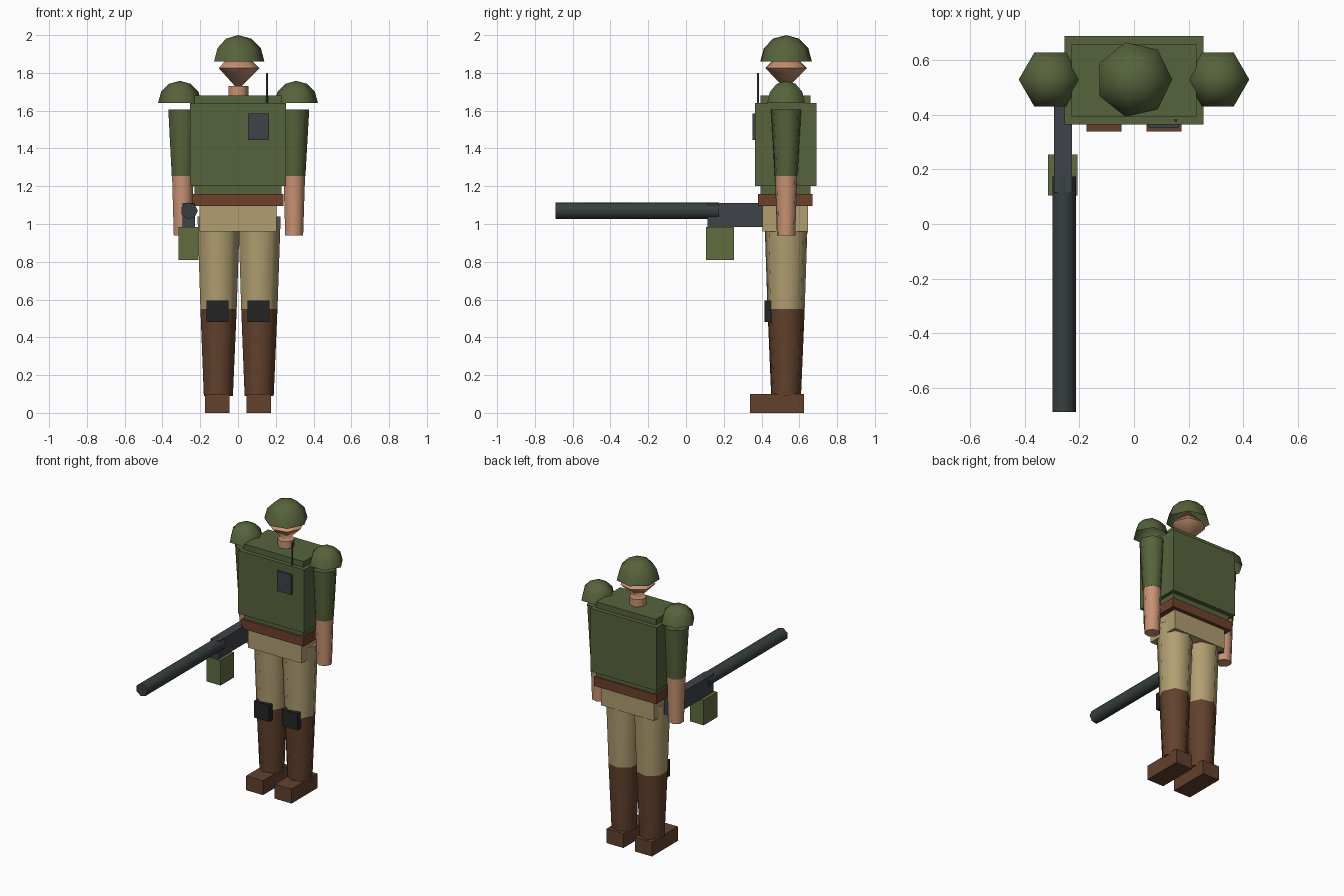
import bpy, bmesh, math
from mathutils import Matrix

cube = bpy.data.objects.get("Cube")
if cube:
    bpy.data.objects.remove(cube, do_unlink=True)

BODY_Y = 0.53  # the figure stands behind the centre, the gun reaches forward


def material(name, r, g, b):
    """Flat colour given as 0-255 display values, stored linear."""
    lin = [((c / 255 + 0.055) / 1.055) ** 2.4 for c in (r, g, b)] + [1.0]
    m = bpy.data.materials.new(name)
    m.use_nodes = True
    m.diffuse_color = lin
    m.node_tree.nodes["Principled BSDF"].inputs["Base Color"].default_value = lin
    return m


olive = material("olive cloth", 86, 99, 60)
light_olive = material("light olive", 96, 109, 64)
khaki = material("khaki", 177, 158, 113)
leather = material("brown leather", 98, 65, 45)
belt_brown = material("belt brown", 110, 65, 44)
skin = material("skin", 200, 147, 116)
black = material("pad black", 37, 37, 38)
gunmetal = material("gunmetal", 62, 66, 72)
steel = material("dark steel", 55, 63, 63)


def finish(name, bm, mat, smooth=False):
    bmesh.ops.recalc_face_normals(bm, faces=bm.faces)
    mesh = bpy.data.meshes.new(name)
    bm.to_mesh(mesh)
    bm.free()
    mesh.materials.append(mat)
    ob = bpy.data.objects.new(name, mesh)
    bpy.context.collection.objects.link(ob)
    if smooth:
        bpy.ops.object.select_all(action='DESELECT')
        ob.select_set(True)
        bpy.context.view_layer.objects.active = ob
        bpy.ops.object.shade_smooth_by_angle(angle=math.radians(65))
    return ob


def box(name, mat, x, y, z):
    """Box from (low, high) pairs on each axis."""
    bm = bmesh.new()
    bmesh.ops.create_cube(bm, size=1)
    for v in bm.verts:
        v.co = [lo + (hi - lo) * (c + 0.5) for c, (lo, hi) in zip(v.co, (x, y, z))]
    return finish(name, bm, mat)


def lathe(name, mat, profile, x=0, y=BODY_Y, sides=7, capped=True):
    """Faceted solid of revolution from (radius, height) points, one corner at +x."""
    bm = bmesh.new()
    rings = []
    for r, z in profile:
        count = sides if r > 0 else 1
        turn = [math.tau * i / sides for i in range(count)]
        rings.append([bm.verts.new((x + r * math.cos(a), y + r * math.sin(a), z)) for a in turn])
    for low, high in zip(rings, rings[1:]):
        for i in range(sides):
            j = (i + 1) % sides
            corners = [low[i % len(low)], low[j % len(low)],
                       high[j % len(high)], high[i % len(high)]]
            bm.faces.new(list(dict.fromkeys(corners)))
    if capped:
        for ring in (rings[0], rings[-1]):
            if len(ring) > 1:
                bm.faces.new(ring)
    return finish(name, bm, mat, smooth=True)


def dome(radius, base, height, steps):
    """Quarter-circle profile, rim first."""
    arc = [math.pi / 2 * i / steps for i in range(steps)]
    return [(radius * math.cos(a), base + height * math.sin(a)) for a in arc] + [(0, base + height)]


# Head, neck and helmet
lathe("head", skin, [(0, 1.712), (0.113, 1.825), (0, 1.938)])
lathe("neck", skin, [(0.055, 1.64), (0.055, 1.73)])
lathe("helmet", olive, dome(0.14, 1.86, 0.14, 3), capped=False)

# Torso
box("torso", olive, (-0.23, 0.23), (0.395, 0.66), (1.12, 1.68))
box("vest", olive, (-0.255, 0.255), (0.365, 0.69), (1.2, 1.64))
box("belt", belt_brown, (-0.24, 0.24), (0.38, 0.67), (1.095, 1.16))
box("hips", khaki, (-0.205, 0.205), (0.405, 0.645), (0.96, 1.12))

# Radio on the left chest
box("radio", gunmetal, (0.053, 0.163), (0.353, 0.39), (1.445, 1.585))
lathe("radio_antenna", steel, [(0.006, 1.5), (0.006, 1.8)], x=0.153, y=0.38, sides=6)

# Limbs, one set per side
for side, s in (("left", 1), ("right", -1)):
    lathe(side + "_shoulder_pad", olive, dome(0.115, 1.64, 0.118, 3), x=s * 0.308, sides=6, capped=False)
    lathe(side + "_sleeve", olive, [(0.062, 1.255), (0.082, 1.605)], x=s * 0.295)
    lathe(side + "_forearm", skin, [(0.05, 0.94), (0.06, 1.255)], x=s * 0.295)
    lathe(side + "_thigh", khaki, [(0.101, 0.55), (0.118, 1.04)], x=s * 0.108)
    lathe(side + "_boot_shaft", leather, [(0.081, 0.09), (0.101, 0.55)], x=s * 0.108)

    def span(inner, outer):
        return tuple(sorted((s * inner, s * outer)))

    box(side + "_boot", leather, span(0.045, 0.175), (0.34, 0.625), (0, 0.1))
    box(side + "_knee_pad", black, span(0.05, 0.168), (0.415, 0.465), (0.48, 0.595))

# Gun held forward in the right hand
barrel = lathe("gun_barrel", steel, [(0.045, -0.175), (0.045, 0.69)], y=0)
barrel.data.transform(Matrix.Translation((-0.258, 0, 1.07)) @ Matrix.Rotation(math.pi / 2, 4, 'X'))
box("gun_body", gunmetal, (-0.293, -0.228), (0.115, 0.57), (0.985, 1.11))
box("gun_magazine", light_olive, (-0.315, -0.208), (0.105, 0.255), (0.81, 0.985))
